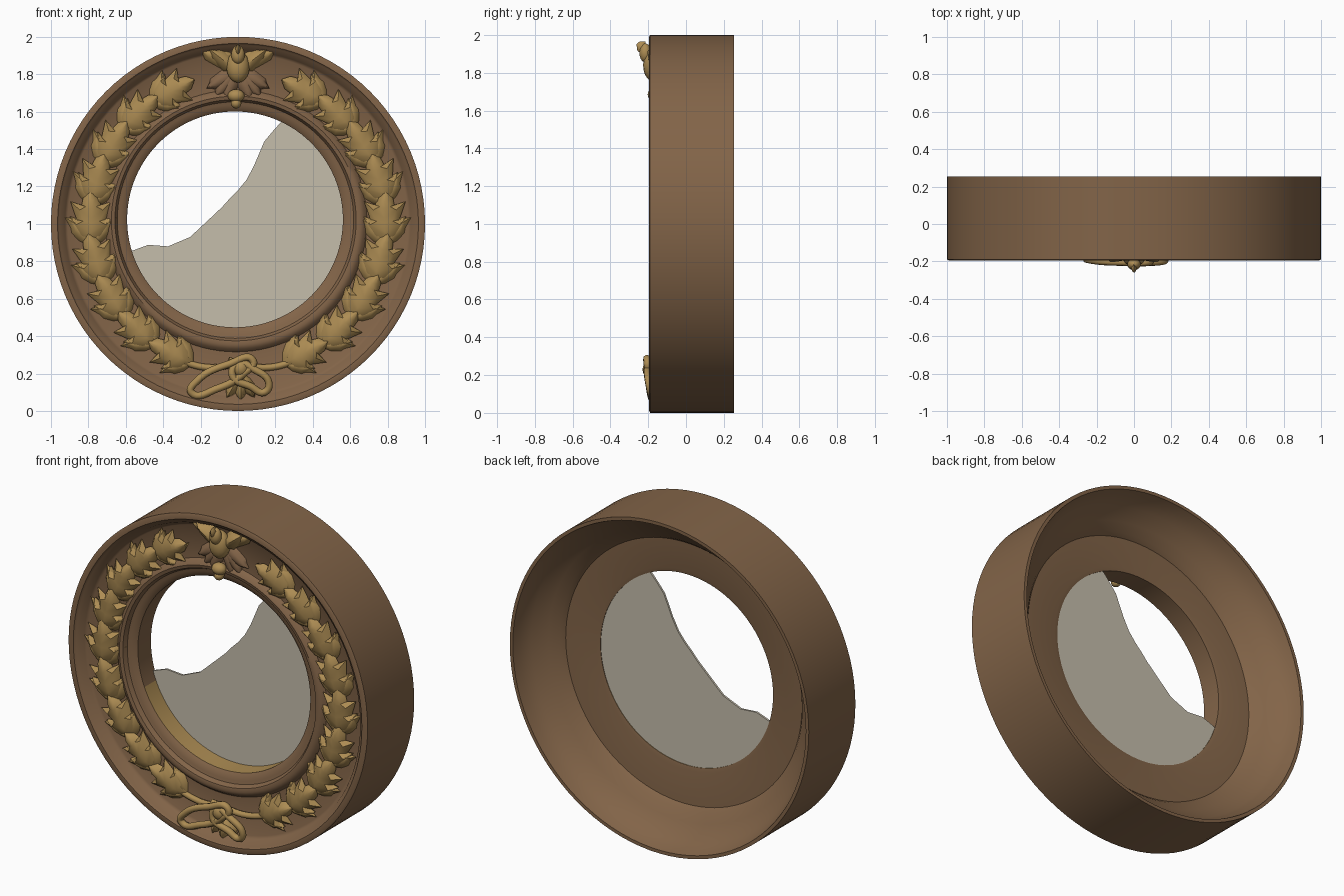
import bpy, bmesh, math
from mathutils import Vector

if "Cube" in bpy.data.objects:
    bpy.data.objects.remove(bpy.data.objects["Cube"])


def material(name, rgb):
    m = bpy.data.materials.new(name)
    m.diffuse_color = (*rgb, 1)
    m.use_nodes = True
    m.node_tree.nodes["Principled BSDF"].inputs["Base Color"].default_value = m.diffuse_color
    return m


BROWN = material("brown wood", (0.225, 0.128, 0.065))
GOLD = material("old gold", (0.42, 0.265, 0.088))
GLASS = material("cloudy glass", (0.56, 0.51, 0.41))


def finish(name, bm, mats, angle=35, mirror=False):
    bmesh.ops.remove_doubles(bm, verts=bm.verts, dist=1e-5)
    bmesh.ops.recalc_face_normals(bm, faces=bm.faces)
    me = bpy.data.meshes.new(name)
    bm.to_mesh(me)
    bm.free()
    ob = bpy.data.objects.new(name, me)
    bpy.context.collection.objects.link(ob)
    for m in mats:
        me.materials.append(m)
    bpy.ops.object.select_all(action='DESELECT')
    ob.select_set(True)
    bpy.context.view_layer.objects.active = ob
    bpy.ops.object.shade_smooth_by_angle(angle=math.radians(angle))
    if mirror:
        ob.modifiers.new("mirror", 'MIRROR')
    return ob


def strip(bm, base, angle, length, rows, height, y0, tilt=0.0):
    """Pillowed closed blade; rows are (spine position, edge position, half width)."""
    d = Vector((math.cos(angle), 0, math.sin(angle)))
    p = Vector((-d.z, 0, d.x))
    rings = []
    for ts, te, w in rows:
        h = height * min(1, 0.35 + 3 * min(ts, 1 - ts))
        tm = (ts + te) / 2
        spec = [(te, -w, 0), (tm, -w * .55, h * .8), (ts, 0, h),
                (tm, w * .55, h * .8), (te, w, 0), (ts, 0, -.02)]
        rings.append([bm.verts.new(Vector((base[0], y0 - k - tilt * t, base[1]))
                                   + (d * t + p * v) * length) for t, v, k in spec])
    for a, b in zip(rings, rings[1:]):
        for i in range(6):
            j = (i + 1) % 6
            bm.faces.new((a[i], a[j], b[j], b[i]))
    bm.faces.new(rings[0])
    bm.faces.new(rings[-1])


def ball(bm, centre, size):
    r = bmesh.ops.create_uvsphere(bm, u_segments=16, v_segments=10, radius=1)
    for v in r['verts']:
        v.co = Vector([c + a * s for c, a, s in zip(centre, v.co, size)])


def tube(name, pts, radius, mat, closed=False):
    cu = bpy.data.curves.new(name, 'CURVE')
    cu.dimensions = '3D'
    cu.bevel_depth, cu.bevel_resolution, cu.resolution_u = radius, 2, 8
    cu.use_fill_caps = True
    sp = cu.splines.new('BEZIER')
    sp.bezier_points.add(len(pts) - 1)
    sp.use_cyclic_u = closed
    for b, co in zip(sp.bezier_points, pts):
        b.co = co
        b.handle_left_type = b.handle_right_type = 'AUTO'
    tmp = bpy.data.objects.new(name + "_path", cu)
    bpy.context.collection.objects.link(tmp)
    bpy.context.view_layer.update()
    me = bpy.data.meshes.new_from_object(tmp.evaluated_get(bpy.context.evaluated_depsgraph_get()))
    bpy.data.objects.remove(tmp)
    bm = bmesh.new()
    bm.from_mesh(me)
    return finish(name, bm, [mat], 50)


# Round frame: closed profile (radius, y) turned around the y axis
profile = [(1, .255), (1, -.19), (.99, -.195), (.965, -.195), (.955, -.182), (.94, -.175),
           (.925, -.145), (.91, -.135), (.70, -.135), (.685, -.155), (.665, -.165), (.645, -.16),
           (.632, -.135), (.615, -.13), (.595, -.125), (.577, -.11), (.577, .015), (.60, .02),
           (.79, .03), (.81, .055), (.86, .09), (.93, .15), (.965, .21), (.98, .255)]
WALL = 15          # profile step that forms the wall of the opening
N = 96
bm = bmesh.new()
rings = []
for i in range(N):
    a = 2 * math.pi * i / N
    ring = []
    for r, y in profile:
        k = max(0, min(1, (0.93 - r) / .35))     # opening sits slightly off centre
        ring.append(bm.verts.new((r * math.cos(a) - .016 * k, y, 1 + r * math.sin(a) + .024 * k)))
    rings.append(ring)
M = len(profile)
for i in range(N):
    a, b = rings[i], rings[(i + 1) % N]
    for j in range(M):
        k = (j + 1) % M
        f = bm.faces.new((a[j], a[k], b[k], b[j]))
        if j == WALL and f.calc_center_median().z < .82:
            f.material_index = 1
finish("round_frame", bm, [BROWN, GOLD], 40)

# Broken pane: arc of the opening plus the jagged break
cx, cz, R = -.016, 1.024, .582
pts = [(cx + R * math.cos(math.radians(t)), cz + R * math.sin(math.radians(t)))
       for t in [197 + 227.5 * i / 50 for i in range(51)]]
pts += [(.19, 1.50), (.14, 1.44), (.085, 1.31), (.045, 1.235), (0, 1.18), (-.04, 1.14),
        (-.085, 1.09), (-.17, 1.01), (-.256, .93), (-.374, .88), (-.48, .888)]
bm = bmesh.new()
f = bm.faces.new([bm.verts.new((x, 0, z)) for x, z in pts])
ext = bmesh.ops.extrude_face_region(bm, geom=[f])
bmesh.ops.translate(bm, verts=[v for v in ext['geom'] if isinstance(v, bmesh.types.BMVert)],
                    vec=(0, .012, 0))
finish("broken_pane", bm, [GLASS])

# Leaf wreath: lobed leaves along one side, mirrored to the other
lobed = [(0, 0, .05), (.1, .08, .16), (.17, .2, .30), (.24, .50, .47), (.4, .46, .26),
         (.48, .78, .37), (.66, .72, .17), (.78, .86, .14), (1, 1, .005)]
small = [(0, 0, .05), (.25, .3, .2), (.55, .6, .24), (.8, .82, .13), (1, 1, .005)]
bm = bmesh.new()
for i in range(9):
    th = math.radians(18 + 15.75 * i)
    s = 1 - .12 * abs(i - 4) / 4
    base = (.795 * math.sin(th), 1.01 - .795 * math.cos(th))
    lead = th + math.radians(9)
    strip(bm, base, lead, .30 * s, lobed, .042, -.135, .022)
    for side in (-1, 1):
        strip(bm, base, lead + side * math.radians(36), .19 * s, small, .032, -.132, .01)
finish("leaf_wreath", bm, [GOLD], 45, mirror=True)

# Twig under the leaves, crossing at the bow
for side, label in ((-1, "left"), (1, "right")):
    path = [(-.05 * side, -.18, .27)]
    path += [(side * .795 * math.sin(math.radians(t)), -.145, 1.01 - .795 * math.cos(math.radians(t)))
             for t in range(12, 160, 16)]
    tube(label + "_twig", path, .018, GOLD)

# Ribbon bow with two loops and a tassel
tube("left_bow_loop", [(-.25, -.185, .10), (-.22, -.195, .16), (-.05, -.205, .25), (.08, -.205, .27),
                       (.03, -.20, .20), (-.11, -.19, .12)], .02, GOLD, True)
tube("right_bow_loop", [(.0, -.20, .25), (.09, -.205, .22), (.165, -.195, .15), (.14, -.185, .10),
                        (.07, -.19, .13), (-.03, -.20, .19)], .02, GOLD, True)
bm = bmesh.new()
ball(bm, (.015, -.185, .23), (.045, .045, .05))
for deg in (-120, -90, -60):
    strip(bm, (.015, .20), math.radians(deg), .15, small, .05, -.14)
finish("bow_knot_and_tassel", bm, [GOLD], 45)

# Spread-winged bird at the top
bm = bmesh.new()
ball(bm, (0, -.175, 1.84), (.062, .052, .085))
ball(bm, (0, -.215, 1.905), (.036, .032, .05))
strip(bm, (0, 1.90), math.radians(90), .065, small, .03, -.225, .01)
finish("bird_body", bm, [GOLD], 50)
feather = [(0, 0, .16), (.25, .2, .27), (.5, .45, .24), (.6, .75, .2), (.8, .85, .1), (1, 1, .005)]
bm = bmesh.new()
strip(bm, (.02, 1.83), math.radians(38), .17, feather, .05, -.14, .02)
strip(bm, (.03, 1.86), math.radians(22), .19, feather, .035, -.135, .01)
finish("bird_wings", bm, [GOLD], 45, mirror=True)
bm = bmesh.new()
for deg in (-30, -52, -72):
    strip(bm, (.02, 1.81), math.radians(deg), .17, feather, .03, -.135)
finish("bird_tail", bm, [BROWN], 45, mirror=True)

# Small bead under the bird
bm = bmesh.new()
ball(bm, (-.01, -.165, 1.685), (.045, .038, .035))
ball(bm, (-.01, -.165, 1.645), (.028, .03, .028))
finish("hanging_bead", bm, [GOLD], 50)
